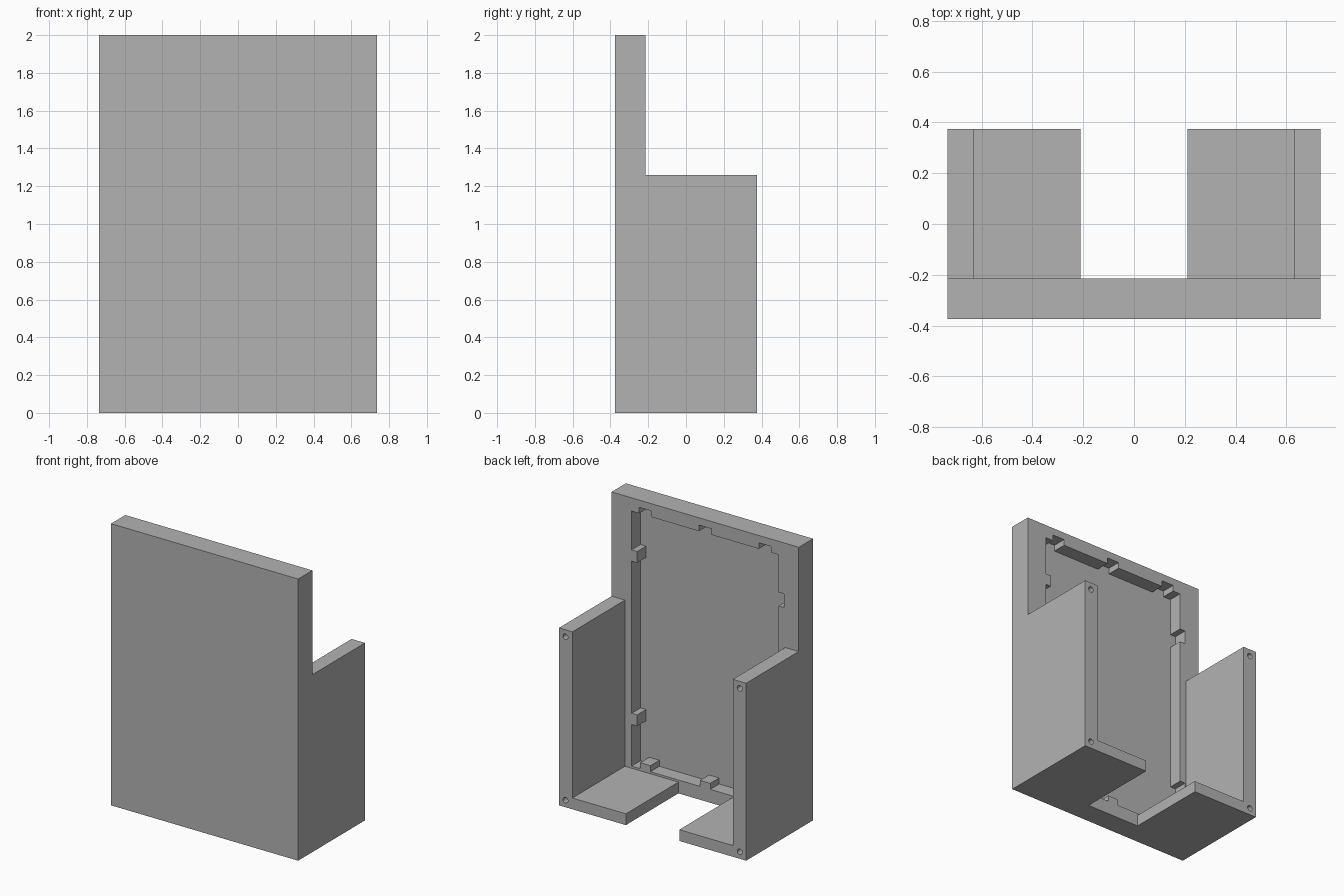
import bpy, bmesh, math
from mathutils import Matrix

cube = bpy.data.objects.get("Cube")
if cube:
    bpy.data.objects.remove(cube, do_unlink=True)

# Main sizes
HALF_W, HEIGHT, WALL_TOP = 0.735, 2.0, 1.26
FRONT, PANEL_BACK, BACK = -0.375, -0.215, 0.375
RECESS_FLOOR = -0.315
WALL_IN, FLOOR_IN, FLOOR_TOP = 0.63, 0.21, 0.08

grey = bpy.data.materials.new("plain_grey")
grey.use_nodes = True
grey.diffuse_color = (0.45, 0.45, 0.45, 1)
grey.node_tree.nodes["Principled BSDF"].inputs["Base Color"].default_value = (0.45, 0.45, 0.45, 1)


def make_object(name, bm):
    bmesh.ops.recalc_face_normals(bm, faces=bm.faces)
    mesh = bpy.data.meshes.new(name)
    bm.to_mesh(mesh)
    bm.free()
    mesh.materials.append(grey)
    obj = bpy.data.objects.new(name, mesh)
    bpy.context.collection.objects.link(obj)
    return obj


def prism(name, outline, y0, y1):
    """Extrude an (x, z) outline from y0 to y1."""
    bm = bmesh.new()
    face = bm.faces.new([bm.verts.new((x, y0, z)) for x, z in outline])
    ext = bmesh.ops.extrude_face_region(bm, geom=[face])
    moved = [v for v in ext["geom"] if isinstance(v, bmesh.types.BMVert)]
    bmesh.ops.translate(bm, verts=moved, vec=(0, y1 - y0, 0))
    return make_object(name, bm)


def cut(target, cutter):
    """Subtract the cutter, then remove it."""
    cutter.hide_render = True
    mod = target.modifiers.new("cut", "BOOLEAN")
    mod.operation = "DIFFERENCE"
    mod.solver = "EXACT"
    mod.object = cutter
    bpy.context.view_layer.objects.active = target
    bpy.ops.object.modifier_apply(modifier=mod.name)
    bpy.data.objects.remove(cutter, do_unlink=True)


def stepped(start, end, centres, half, shift):
    """Points along one straight side, with a square step at each centre."""
    sign = 1 if end > start else -1
    pts = [(start, 0)]
    for c in sorted(centres, reverse=sign < 0):
        a, b = c - sign * half, c + sign * half
        pts += [(a, 0), (a, shift), (b, shift), (b, 0)]
    return pts


# Recess outline: tabs on the bottom and left side, matching sockets opposite
RX, RZ0, RZ1 = 0.578, 0.095, 1.905
across, upright = (-0.47, 0, 0.47), (0.43, 1.59)
TAB, SOCKET, STEP = 0.04, 0.048, 0.043
recess = [(x, RZ0 + d) for x, d in stepped(-RX, RX, across, TAB, STEP)]
recess += [(RX - d, z) for z, d in stepped(RZ0, RZ1, upright, TAB, STEP)]
recess += [(x, RZ1 + d) for x, d in stepped(RX, -RX, across, SOCKET, STEP)]
recess += [(-RX - d, z) for z, d in stepped(RZ1, RZ0, upright, SOCKET, STEP)]

# Front panel with the recess cut into its rear face
panel = prism("front_panel", [(-HALF_W, 0), (HALF_W, 0), (HALF_W, HEIGHT), (-HALF_W, HEIGHT)],
              FRONT, PANEL_BACK)
cut(panel, prism("recess_cutter", recess, RECESS_FLOOR, PANEL_BACK + 0.1))

# Side brackets: wall and floor in one L shape, with screw holes in the rear end
for name, s in (("left", 1), ("right", -1)):
    shape = [(FLOOR_IN, 0), (HALF_W, 0), (HALF_W, WALL_TOP), (WALL_IN, WALL_TOP),
             (WALL_IN, FLOOR_TOP), (FLOOR_IN, FLOOR_TOP)]
    bracket = prism(name + "_bracket", [(s * x, z) for x, z in shape], PANEL_BACK, BACK)
    for z in (0.05, WALL_TOP - 0.05):
        bm = bmesh.new()
        bmesh.ops.create_cone(bm, cap_ends=True, segments=24, radius1=0.02, radius2=0.02, depth=0.4,
                              matrix=Matrix.Translation((s * 0.685, BACK, z))
                              @ Matrix.Rotation(math.pi / 2, 4, "X"))
        cut(bracket, make_object("hole_cutter", bm))
